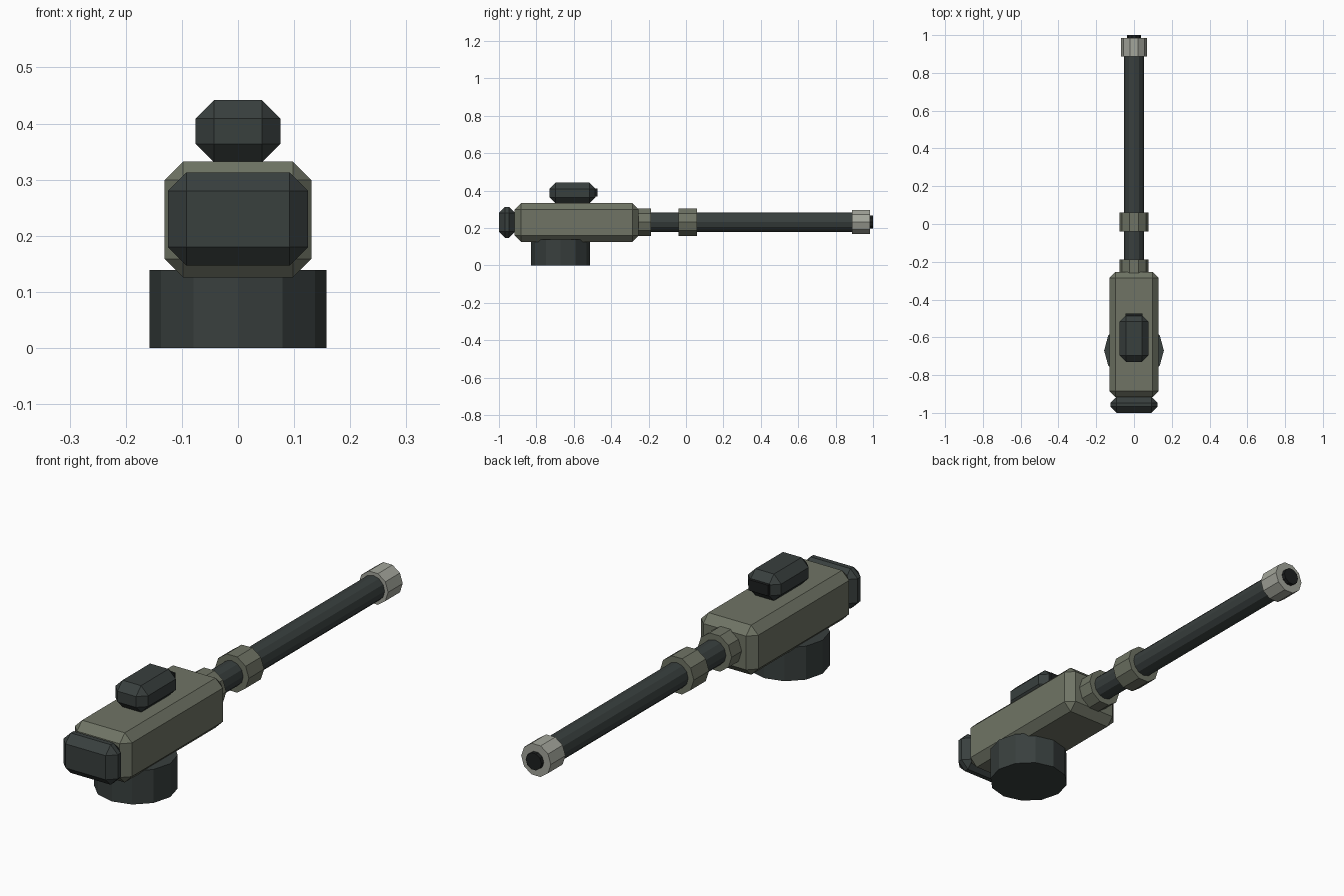
import bpy
import math
from mathutils import Matrix

if "Cube" in bpy.data.objects:
    bpy.data.objects.remove(bpy.data.objects["Cube"])


def material(name, color):
    m = bpy.data.materials.new(name)
    m.diffuse_color = (*color, 1)
    m.use_nodes = True
    m.node_tree.nodes["Principled BSDF"].inputs["Base Color"].default_value = m.diffuse_color
    return m


GREEN = material("olive_paint", (0.16, 0.175, 0.13))
DARK = material("dark_metal", (0.04, 0.05, 0.048))
BLACK = material("black", (0.012, 0.014, 0.014))
STEEL = material("pale_steel", (0.37, 0.38, 0.33))
AXIS_Z = 0.231


def box(name, x, y0, y1, z0, z1, mat, bevel=0.0):
    """Box of half width x, with optional one-segment chamfer."""
    bpy.ops.mesh.primitive_cube_add(size=1)
    o = bpy.context.object
    o.name = name
    o.data.transform(Matrix.Diagonal((2 * x, y1 - y0, z1 - z0, 1)))
    o.location = (0, (y0 + y1) / 2, (z0 + z1) / 2)
    o.data.materials.append(mat)
    if bevel:
        b = o.modifiers.new("chamfer", 'BEVEL')
        b.width = bevel
        b.segments = 1
    return o


def prism(name, sides, radius, length, mat):
    """Upright prism with a corner on the x axis."""
    bpy.ops.mesh.primitive_cylinder_add(vertices=sides, radius=radius, depth=length)
    o = bpy.context.object
    o.name = name
    o.data.transform(Matrix.Rotation(math.pi / 2, 4, 'Z'))
    o.data.materials.append(mat)
    return o


def tube(name, sides, radius, y0, y1, mat):
    """Prism lying along the barrel axis."""
    o = prism(name, sides, radius, y1 - y0, mat)
    o.data.transform(Matrix.Rotation(-math.pi / 2, 4, 'X'))
    o.location = (0, (y0 + y1) / 2, AXIS_Z)
    return o


# Pedestal
base = prism("pedestal", 12, 0.158, 0.139, DARK)
base.location = (0, -0.67, 0.0695)

# Housing, rear counterweight and sight
box("housing", 0.131, -0.916, -0.254, 0.126, 0.332, GREEN, 0.033)
box("counterweight", 0.125, -1.0, -0.914, 0.147, 0.313, DARK, 0.033)
box("sight", 0.0755, -0.73, -0.483, 0.331, 0.442, DARK, 0.033)
box("sight_lens", 0.045, -0.49, -0.474, 0.367, 0.412, BLACK)

# Barrel with collars, muzzle ring and bore
tube("barrel", 12, 0.052, -0.27, 0.94, DARK)
tube("rear_collar", 10, 0.078, -0.262, -0.188, GREEN)
tube("middle_collar", 10, 0.078, -0.04, 0.06, GREEN)
tube("muzzle_ring", 10, 0.068, 0.888, 0.984, STEEL)
tube("bore", 10, 0.036, 0.94, 1.0, BLACK)
